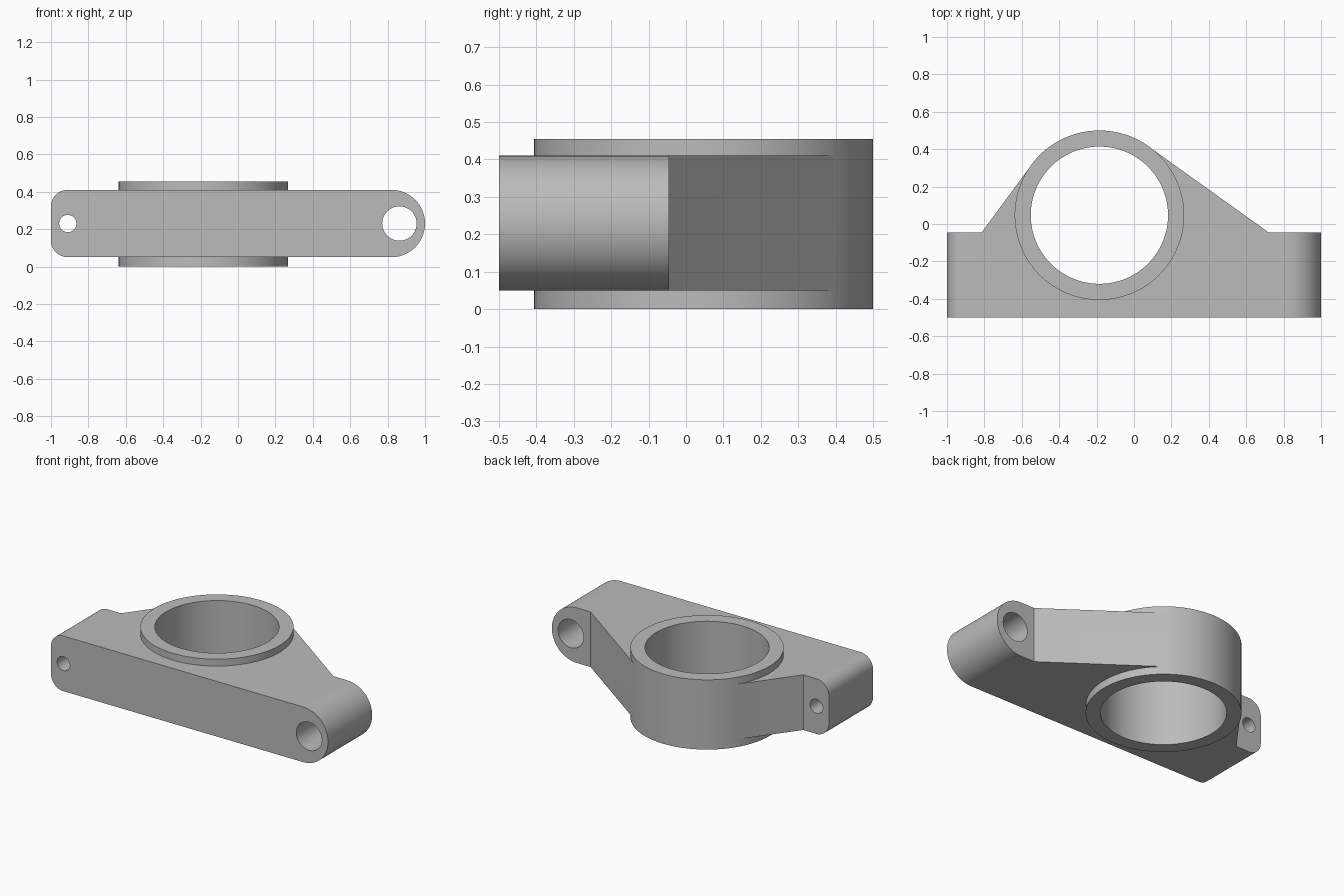
import bpy, bmesh
from math import pi, cos, sin, acos, atan2, hypot, radians
from mathutils import Vector

cube = bpy.data.objects.get("Cube")
if cube:
    bpy.data.objects.remove(cube, do_unlink=True)

grey = bpy.data.materials.new("plain grey")
grey.use_nodes = True
colour = (0.5, 0.5, 0.5, 1)
grey.diffuse_color = colour
grey.node_tree.nodes["Principled BSDF"].inputs["Base Color"].default_value = colour

Z_LOW, Z_HIGH, HEIGHT = 0.05, 0.41, 0.455
Z_MID = (Z_LOW + Z_HIGH) / 2
FRONT, BACK = -0.5, -0.045
RING = (-0.185, 0.047)
RING_R, BORE_R = 0.453, 0.367


def prism(name, points, sweep):
    """Extrude a closed outline of 3D points along a vector."""
    bm = bmesh.new()
    face = bm.faces.new([bm.verts.new(p) for p in points])
    new = bmesh.ops.extrude_face_region(bm, geom=[face])["geom"]
    verts = [v for v in new if isinstance(v, bmesh.types.BMVert)]
    bmesh.ops.translate(bm, verts=verts, vec=Vector(sweep))
    bmesh.ops.recalc_face_normals(bm, faces=bm.faces)
    mesh = bpy.data.meshes.new(name)
    bm.to_mesh(mesh)
    bm.free()
    mesh.materials.append(grey)
    obj = bpy.data.objects.new(name, mesh)
    bpy.context.collection.objects.link(obj)
    return obj


def arc(cx, cy, r, start, end, steps):
    angles = [radians(start + (end - start) * i / steps) for i in range(steps + 1)]
    return [(cx + r * cos(a), cy + r * sin(a)) for a in angles]


def circle(cx, cy, r, steps):
    return arc(cx, cy, r, 0, 360, steps)[:-1]


def upright(name, outline, low, high):
    return prism(name, [(x, y, low) for x, y in outline], (0, 0, high - low))


def front_to_back(name, outline, front, back):
    return prism(name, [(x, front, z) for x, z in outline], (0, back - front, 0))


def combine(target, other, operation):
    mod = target.modifiers.new(operation, 'BOOLEAN')
    mod.object, mod.operation, mod.solver = other, operation, 'EXACT'
    bpy.context.view_layer.objects.active = target
    bpy.ops.object.modifier_apply(modifier=mod.name)
    bpy.data.objects.remove(other, do_unlink=True)


def tangent_point(x, y, side):
    """Point where a line from (x, y) meets the ring."""
    dx, dy = x - RING[0], y - RING[1]
    r = RING_R - 0.001
    a = atan2(dy, dx) + side * acos(r / hypot(dx, dy))
    return RING[0] + r * cos(a), RING[1] + r * sin(a)


# Front rail: one full round end, one end with small rounded corners
end_r = Z_MID - Z_LOW
corner = 0.09
rail = arc(1 - end_r, Z_MID, end_r, -90, 90, 40)
rail += arc(-1 + corner, Z_HIGH - corner, corner, 90, 180, 16)
rail += arc(-1 + corner, Z_LOW + corner, corner, 180, 270, 16)
body = front_to_back("bearing_bracket", rail, FRONT, BACK)

# Web with flanks running tangent to the ring
left, right = (-0.815, BACK), (0.72, BACK)
web = [(left[0], -0.25), (right[0], -0.25), right,
       tangent_point(*right, 1), RING, tangent_point(*left, -1), left]
combine(body, upright("web", web, Z_LOW, Z_HIGH), 'UNION')

# Bearing ring and its bore
combine(body, upright("ring", circle(*RING, RING_R, 128), 0, HEIGHT), 'UNION')
combine(body, upright("bore", circle(*RING, BORE_R, 128), -0.2, 0.7), 'DIFFERENCE')

# Holes through the rail ends
for x, r in ((-0.91, 0.046), (0.863, 0.092)):
    hole = front_to_back("hole", circle(x, Z_MID, r, 48), FRONT - 0.1, BACK + 0.1)
    combine(body, hole, 'DIFFERENCE')

bpy.ops.object.select_all(action='DESELECT')
body.select_set(True)
bpy.context.view_layer.objects.active = body
bpy.ops.object.shade_smooth_by_angle(angle=radians(30))
